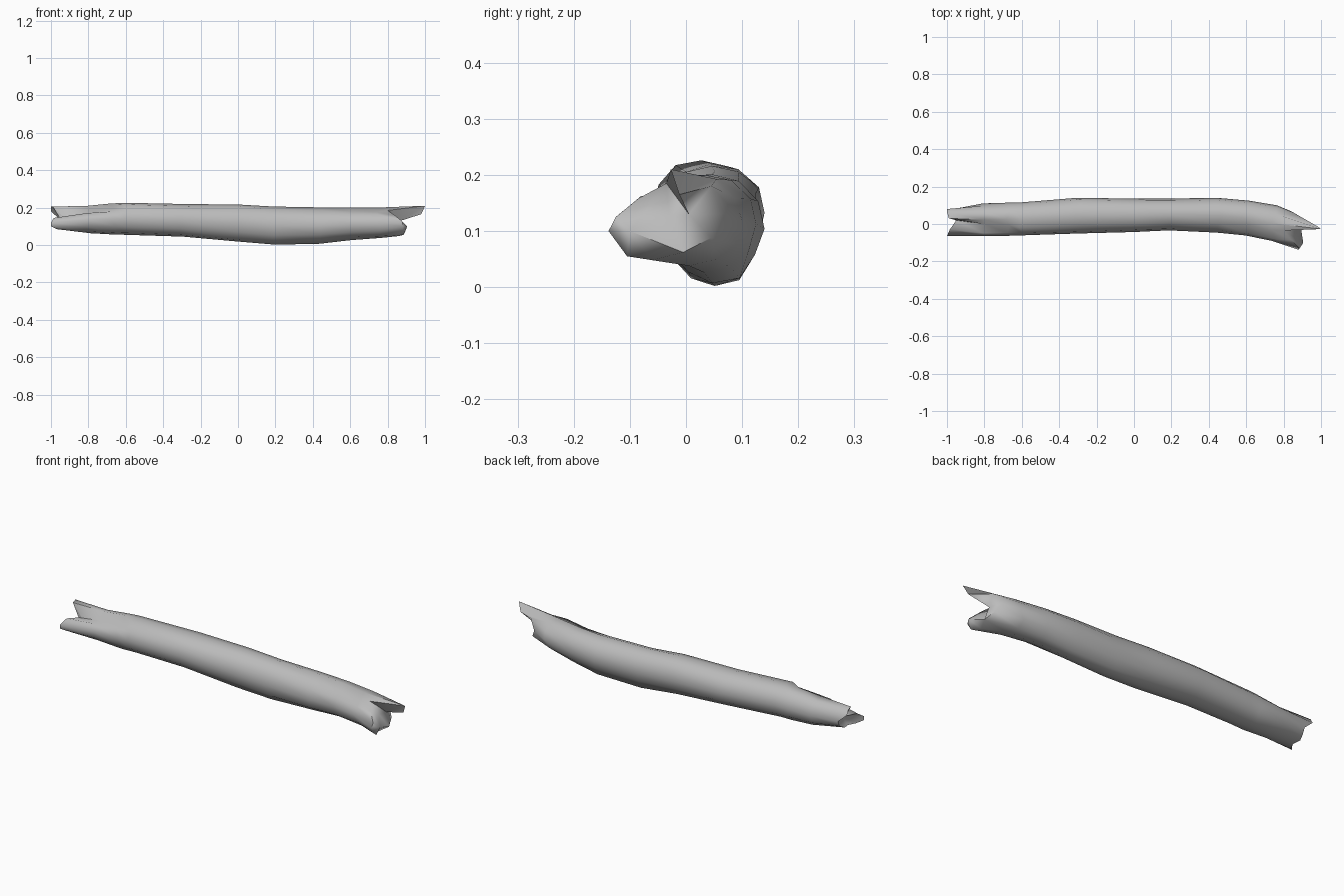
import bpy, bmesh, math, random

random.seed(4)
SIDES = 12

cube = bpy.data.objects.get("Cube")
if cube:
    bpy.data.objects.remove(cube, do_unlink=True)

bark = bpy.data.materials.new("bark_grey")
bark.use_nodes = True
grey = (0.5, 0.5, 0.5, 1)
bark.diffuse_color = grey
bark.node_tree.nodes["Principled BSDF"].inputs["Base Color"].default_value = grey

# Trunk sections: x, front y, back y, bottom z, top z
sections = [
    (-.8, -.065, .11, .063, .21), (-.67, -.063, .114, .057, .222),
    (-.6, -.061, .116, .055, .226), (-.3, -.051, .14, .045, .22),
    (0, -.043, .136, .02, .216), (.2, -.034, .136, .002, .206),
    (.45, -.046, .14, .007, .201), (.6, -.061, .125, .026, .2),
    (.75, -.09, .1, .038, .2)]

# Splintered rims, running from the back over the top to the front and under
right_rim = [
    (.845, .066, .13), (.88, .045, .18), (.98, -.012, .165), (1, -.027, .21),
    (.8, -.035, .185), (.84, -.085, .158), (.88, -.125, .125), (.88, -.138, .1),
    (.885, -.105, .055), (.86, -.06, .048), (.89, -.005, .062), (.87, .045, .088)]
left_rim = [
    (-.95, .083, .135), (-1, .08, .18), (-1, .065, .205), (-.99, .03, .205),
    (-.95, .02, .14), (-.985, -.03, .145), (-1, -.065, .12), (-1, -.065, .1),
    (-.97, -.04, .085), (-.95, 0, .085), (-.96, .04, .09), (-.95, .07, .105)]

# Grooves running into the trunk: (section x, side) -> radius factor
grooves = {(-.8, 4): .55, (-.8, 5): .9, (-.67, 4): .72, (-.67, 5): .94,
           (.45, 4): .92, (.6, 4): .84, (.75, 4): .76,
           (0, 11): .92, (.2, 11): .88, (.45, 11): .9,
           (.2, 8): .95, (.45, 8): .88, (.6, 8): .9}


def section_ring(x, front, back, low, high):
    """Slightly uneven oval cross-section."""
    ring = []
    for k in range(SIDES):
        a = math.tau * k / SIDES
        r = grooves.get((x, k), 1)
        if k % 3:
            r *= random.uniform(.99, 1.05)
        ring.append((x + random.uniform(-.015, .015),
                     (front + back) / 2 + (back - front) / 2 * r * math.cos(a),
                     (low + high) / 2 + (high - low) / 2 * r * math.sin(a)))
    return ring


bm = bmesh.new()
rings = [left_rim] + [section_ring(*s) for s in sections] + [right_rim]
rings = [[bm.verts.new(p) for p in ring] for ring in rings]


def fan(loop, tip):
    """Close a loop of vertices onto one point."""
    tip = bm.verts.new(tip)
    for a, b in zip(loop, loop[1:] + loop[:1]):
        bm.faces.new((a, b, tip))


# Bark skin between neighbouring sections
for a, b in zip(rings, rings[1:]):
    for k in range(SIDES):
        n = (k + 1) % SIDES
        bm.faces.new((a[k], a[n], b[n], b[k]))

# Hollowed left end
fan(rings[0], (-.92, .015, .135))

# Right end: a blunt front lobe beside a splinter and a low tooth
rim = rings[-1]
cleft = bm.verts.new((.85, -.03, .125))
fan(rim[4:11] + [cleft], (.905, -.1, .1))
fan(rim[10:] + rim[:5] + [cleft], (.87, .005, .13))

bmesh.ops.recalc_face_normals(bm, faces=bm.faces)
mesh = bpy.data.meshes.new("broken_log")
bm.to_mesh(mesh)
bm.free()
mesh.materials.append(bark)
log = bpy.data.objects.new("broken_log", mesh)
bpy.context.collection.objects.link(log)

bpy.ops.object.select_all(action='DESELECT')
log.select_set(True)
bpy.context.view_layer.objects.active = log
bpy.ops.object.shade_smooth_by_angle(angle=math.radians(70))
